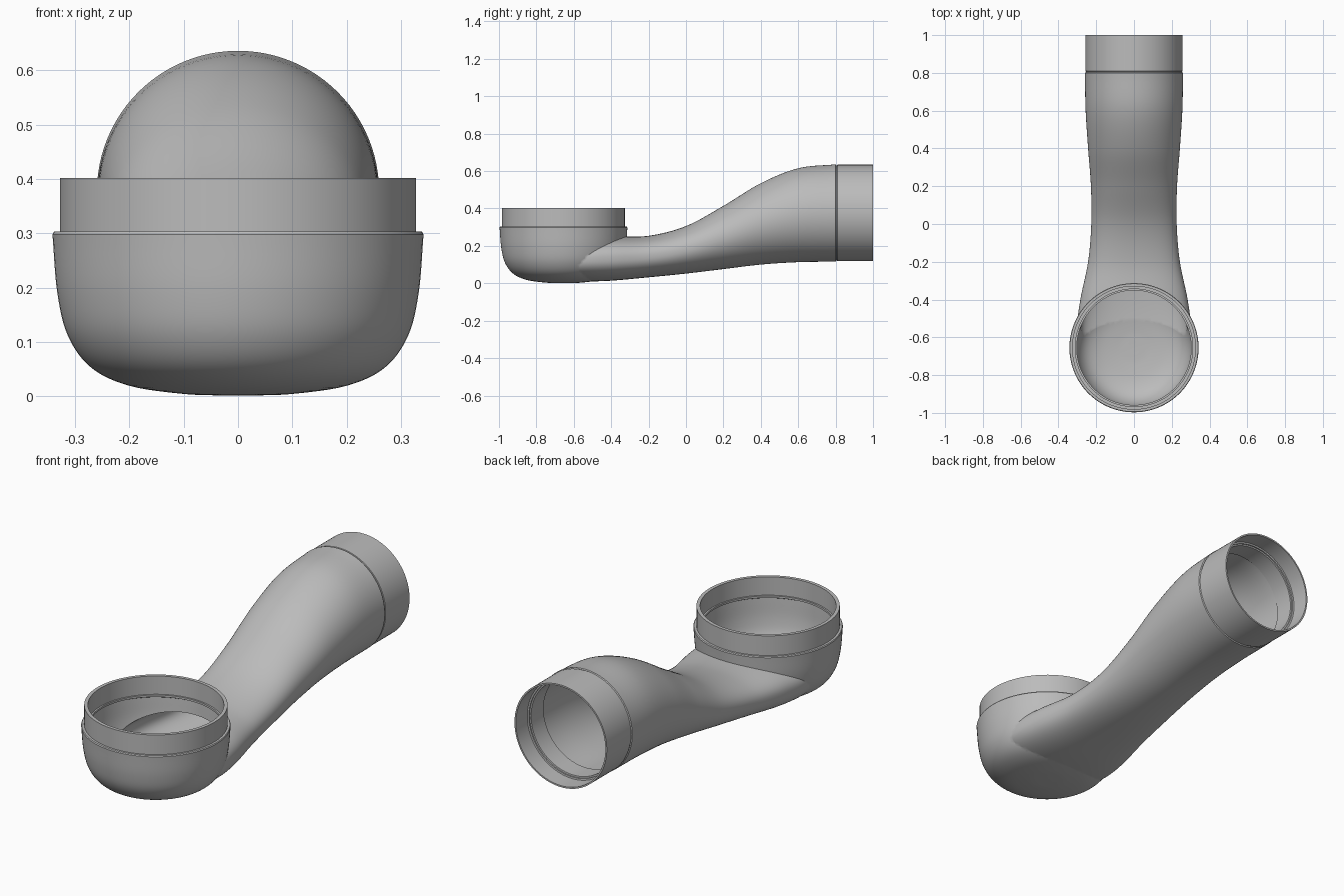
import bpy, bmesh, math
from mathutils import Vector

SEG = 96
BOWL_Y = -0.655
PIPE_Z = 0.376

cube = bpy.data.objects.get("Cube")
if cube:
    bpy.data.objects.remove(cube, do_unlink=True)

grey = bpy.data.materials.new("plain grey")
grey.use_nodes = True
colour = (0.5, 0.5, 0.5, 1)
grey.diffuse_color = colour
grey.node_tree.nodes["Principled BSDF"].inputs["Base Color"].default_value = colour


def smooth_path(points, steps=8):
    """Catmull-Rom through the points."""
    pts = [Vector(p) for p in points]
    pts = [2 * pts[0] - pts[1]] + pts + [2 * pts[-1] - pts[-2]]
    out = []
    for a, b, c, d in zip(pts, pts[1:], pts[2:], pts[3:]):
        for i in range(steps):
            t = i / steps
            out.append(0.5 * (2 * b + (c - a) * t + (2 * a - 5 * b + 4 * c - d) * t * t
                              + (3 * b - a - 3 * c + d) * t ** 3))
    return out + [pts[-2]]


def solid(name, rings):
    """Skin a list of rings into a closed solid."""
    bm = bmesh.new()
    loops = [[bm.verts.new(p) for p in ring] for ring in rings]
    for low, high in zip(loops, loops[1:]):
        for i in range(SEG):
            j = (i + 1) % SEG
            bm.faces.new((low[i], low[j], high[j], high[i]))
    bm.faces.new(loops[0])
    bm.faces.new(loops[-1])
    bmesh.ops.recalc_face_normals(bm, faces=bm.faces)
    mesh = bpy.data.meshes.new(name)
    bm.to_mesh(mesh)
    bm.free()
    mesh.materials.append(grey)
    obj = bpy.data.objects.new(name, mesh)
    bpy.context.collection.objects.link(obj)
    return obj


def lathe(name, profile):
    """Upright turned solid from (radius, height) pairs."""
    turn = [2 * math.pi * (i + 0.5) / SEG for i in range(SEG)]
    return solid(name, [[(r * math.cos(a), BOWL_Y + r * math.sin(a), z) for a in turn]
                        for r, z in profile])


def section(y, low, high, half, power):
    """Rounded cross-section across the pipe."""
    ring = []
    for i in range(SEG):
        a = 2 * math.pi * i / SEG
        c, s = math.cos(a), math.sin(a)
        ring.append((half * math.copysign(abs(c) ** (2 / power), c), y,
                     (low + high) / 2 + (high - low) / 2
                     * math.copysign(abs(s) ** (2 / power), s)))
    return ring


def pipe(name, inset, end):
    """Swept neck, finished with straight round (y, radius) steps."""
    rings = [section(y, low + inset, high - inset, half - inset, p)
             for y, low, high, half, p in smooth_path(neck)]
    rings += [section(y, PIPE_Z - r, PIPE_Z + r, r, 2) for y, r in end]
    return solid(name, rings)


# Neck stations: y, bottom, top, half width, squareness
neck = [(-0.7, 0.014, 0.24, 0.28, 2.4), (-0.55, 0.01, 0.245, 0.3, 2.4),
        (-0.4, 0.014, 0.25, 0.284, 2.4), (-0.2, 0.032, 0.254, 0.243, 2.3),
        (0, 0.052, 0.306, 0.226, 2.15), (0.2, 0.076, 0.414, 0.228, 2.05),
        (0.4, 0.1, 0.535, 0.243, 2), (0.6, 0.113, 0.615, 0.256, 2),
        (0.8, 0.116, 0.636, 0.26, 2)]

# Bowl and collar, outside and inside
curve = [(r, z) for r, z, _ in smooth_path(
    [(0.02, 0.001, 0), (0.1, 0.004, 0), (0.2, 0.019, 0), (0.27, 0.052, 0),
     (0.313, 0.11, 0), (0.333, 0.19, 0), (0.342, 0.298, 0)], 6)]
body = lathe("elbow_pipe", curve + [(0.339, 0.303), (0.328, 0.303), (0.328, 0.402)])
hollow = [(r * 0.935, 0.02 + z * 0.91) for r, z in curve]
bowl_cutter = lathe("bowl_cutter", hollow + [(0.303, 0.3), (0.303, 0.31), (0.311, 0.31),
                                             (0.311, 0.45)])

# Neck and end socket, outside and inside
neck_outer = pipe("neck_outer", 0, [(0.803, 0.255), (0.808, 0.255), (0.81, 0.258), (1, 0.258)])
neck_cutter = pipe("neck_cutter", 0.02, [(0.801, 0.235), (0.9, 0.235), (0.901, 0.242),
                                         (0.908, 0.242), (0.909, 0.25), (1.05, 0.25)])

# Join the outsides, then hollow them out
bpy.context.view_layer.objects.active = body
for tool, action in ((neck_outer, "UNION"), (bowl_cutter, "DIFFERENCE"),
                     (neck_cutter, "DIFFERENCE")):
    mod = body.modifiers.new(action, "BOOLEAN")
    mod.operation = action
    mod.solver = "EXACT"
    mod.object = tool
    bpy.ops.object.modifier_apply(modifier=mod.name)
    bpy.data.objects.remove(tool, do_unlink=True)

bpy.ops.object.select_all(action="DESELECT")
body.select_set(True)
bpy.ops.object.shade_smooth_by_angle(angle=math.radians(32))
